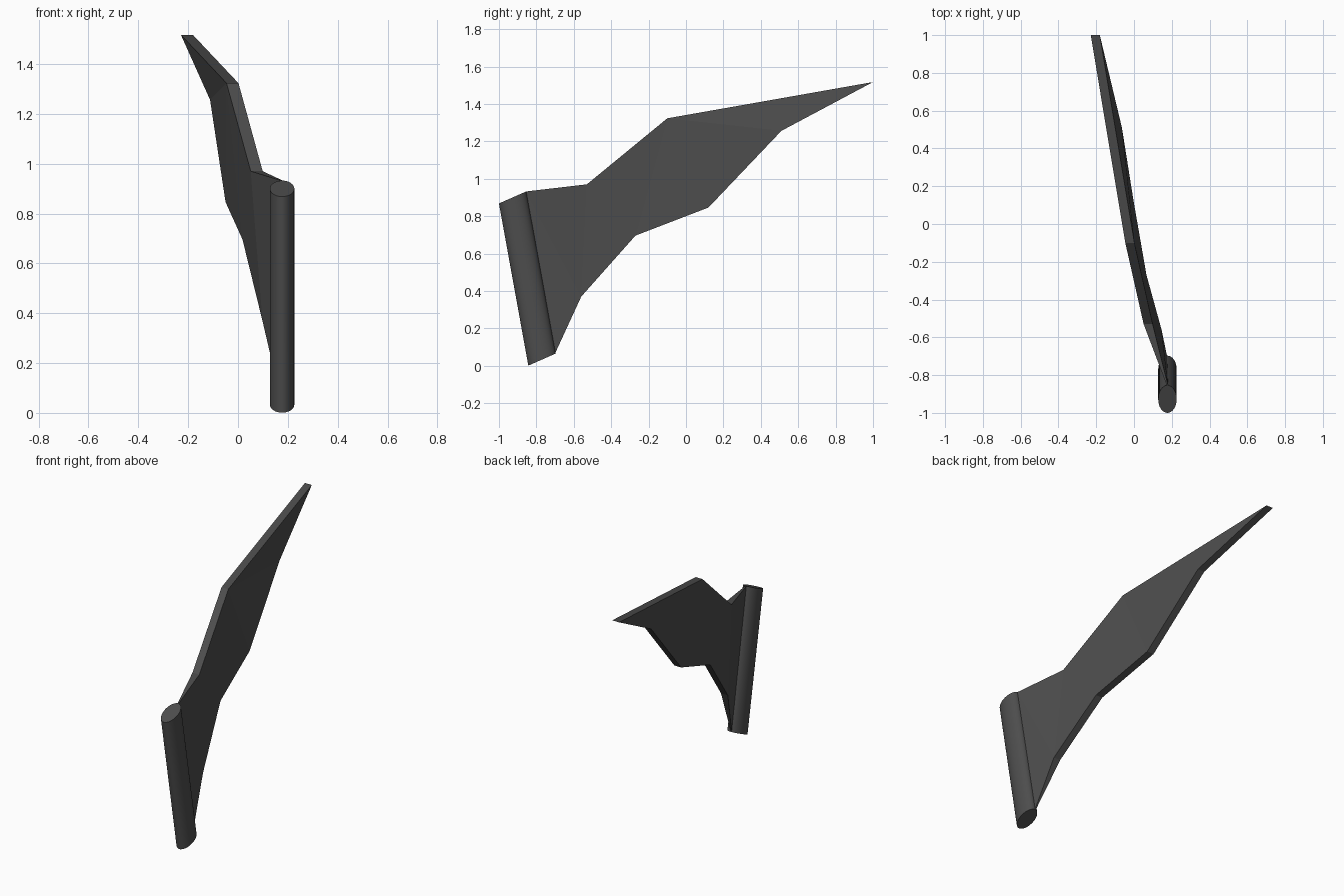
import bpy, bmesh, math

if "Cube" in bpy.data.objects:
    bpy.data.objects.remove(bpy.data.objects["Cube"])

mat = bpy.data.materials.new("dark grey")
mat.diffuse_color = (0.075, 0.075, 0.075, 1)
mat.use_nodes = True
mat.node_tree.nodes["Principled BSDF"].inputs["Base Color"].default_value = mat.diffuse_color

def finish(bm, name):
    bmesh.ops.recalc_face_normals(bm, faces=bm.faces)
    me = bpy.data.meshes.new(name)
    bm.to_mesh(me)
    bm.free()
    ob = bpy.data.objects.new(name, me)
    bpy.context.collection.objects.link(ob)
    me.materials.append(mat)
    return ob

# Leaning root rod: elliptical section with sloped ends
bm = bmesh.new()
N = 32
rings = []
for cy, cz in ((-0.77, 0.033), (-0.927, 0.90)):
    ring = []
    for i in range(N):
        a = 2 * math.pi * i / N
        dy = 0.073 * math.sin(a)
        ring.append(bm.verts.new((0.177 + 0.049 * math.cos(a), cy + dy, cz + 0.44 * dy)))
    rings.append(ring)
bm.faces.new(rings[0])
bm.faces.new(rings[1])
for i in range(N):
    j = (i + 1) % N
    bm.faces.new((rings[0][i], rings[0][j], rings[1][j], rings[1][i]))
rod = finish(bm, "root_rod")
bpy.context.view_layer.objects.active = rod
rod.select_set(True)
bpy.ops.object.shade_smooth_by_angle(angle=math.radians(40))

# Wing blade: outline points (x centre, half thickness, y, z), upper edge then lower edge
outline = [
    (0.177, 0.003, -0.855, 0.932), (0.075, 0.024, -0.53, 0.97),
    (-0.022, 0.024, -0.10, 1.323), (-0.205, 0.024, 1.0, 1.517),
    (-0.088, 0.024, 0.51, 1.256), (-0.026, 0.024, 0.12, 0.846),
    (0.042, 0.024, -0.27, 0.696), (0.122, 0.024, -0.56, 0.37),
    (0.172, 0.003, -0.70, 0.066),
]
tris = [(0, 1, 7), (0, 7, 8), (1, 6, 7), (1, 2, 6), (2, 5, 6), (2, 4, 5), (2, 3, 4)]
bm = bmesh.new()
left, right = ([bm.verts.new((x + s * h, y, z)) for x, h, y, z in outline] for s in (-1, 1))
for t in tris:
    bm.faces.new([left[i] for i in t])
    bm.faces.new([right[i] for i in reversed(t)])
for i in range(len(outline)):
    j = (i + 1) % len(outline)
    bm.faces.new((left[i], left[j], right[j], right[i]))
finish(bm, "wing_blade")
